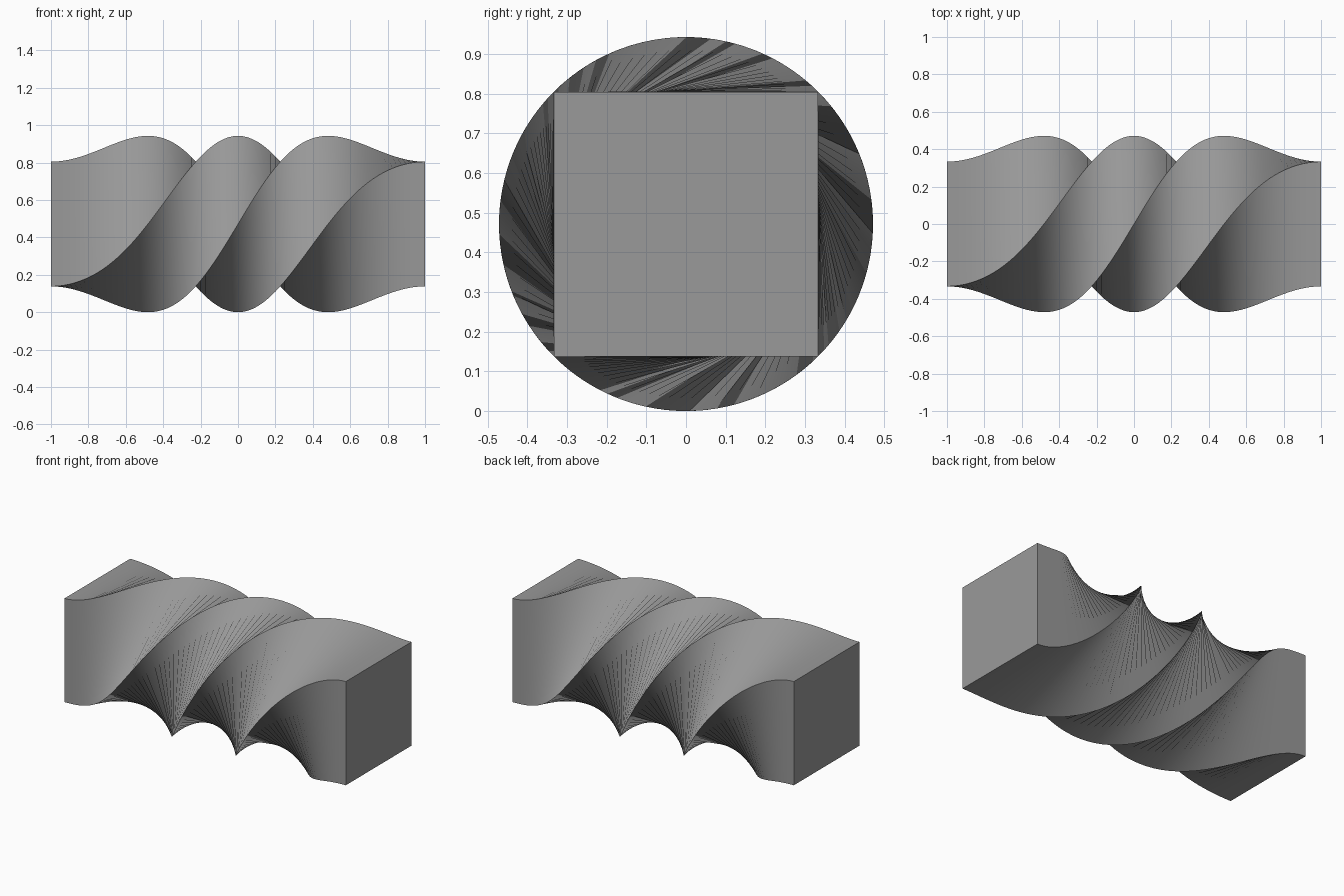
import bpy, bmesh
from math import radians
from mathutils import Matrix

if "Cube" in bpy.data.objects:
    bpy.data.objects.remove(bpy.data.objects["Cube"])

HALF = 1 / 3             # half of the square side
CENTRE_Z = HALF * 2 ** 0.5
RINGS = 80               # steps along the length
TWIST = radians(270)

# square cross-section in the yz plane
profile = [(-HALF, -HALF), (HALF, -HALF), (HALF, HALF), (-HALF, HALF)]

# sections turned with an eased twist (slow at both ends)
bm = bmesh.new()
rings = []
for i in range(RINGS + 1):
    t = i / RINGS
    turn = Matrix.Rotation(-TWIST * t * t * (3 - 2 * t), 4, 'X')
    place = Matrix.Translation((2 * t - 1, 0, CENTRE_Z)) @ turn
    rings.append([bm.verts.new((place @ Matrix.Translation((0, y, z))).translation)
                  for y, z in profile])

# skin and end caps
n = len(profile)
for a, b in zip(rings, rings[1:]):
    for j in range(n):
        k = (j + 1) % n
        bm.faces.new((a[j], a[k], b[k], b[j]))
bm.faces.new(rings[0])
bm.faces.new(rings[-1])
bmesh.ops.recalc_face_normals(bm, faces=bm.faces)

mesh = bpy.data.meshes.new("twisted_bar")
bm.to_mesh(mesh)
bm.free()
bar = bpy.data.objects.new("twisted_bar", mesh)
bpy.context.collection.objects.link(bar)

# dark grey colour
grey = bpy.data.materials.new("dark_grey")
grey.diffuse_color = (0.32, 0.32, 0.32, 1)
grey.use_nodes = True
grey.node_tree.nodes["Principled BSDF"].inputs["Base Color"].default_value = grey.diffuse_color
mesh.materials.append(grey)

# smooth sides, crisp corners
bpy.context.view_layer.objects.active = bar
bar.select_set(True)
bpy.ops.object.shade_smooth_by_angle(angle=radians(30))
